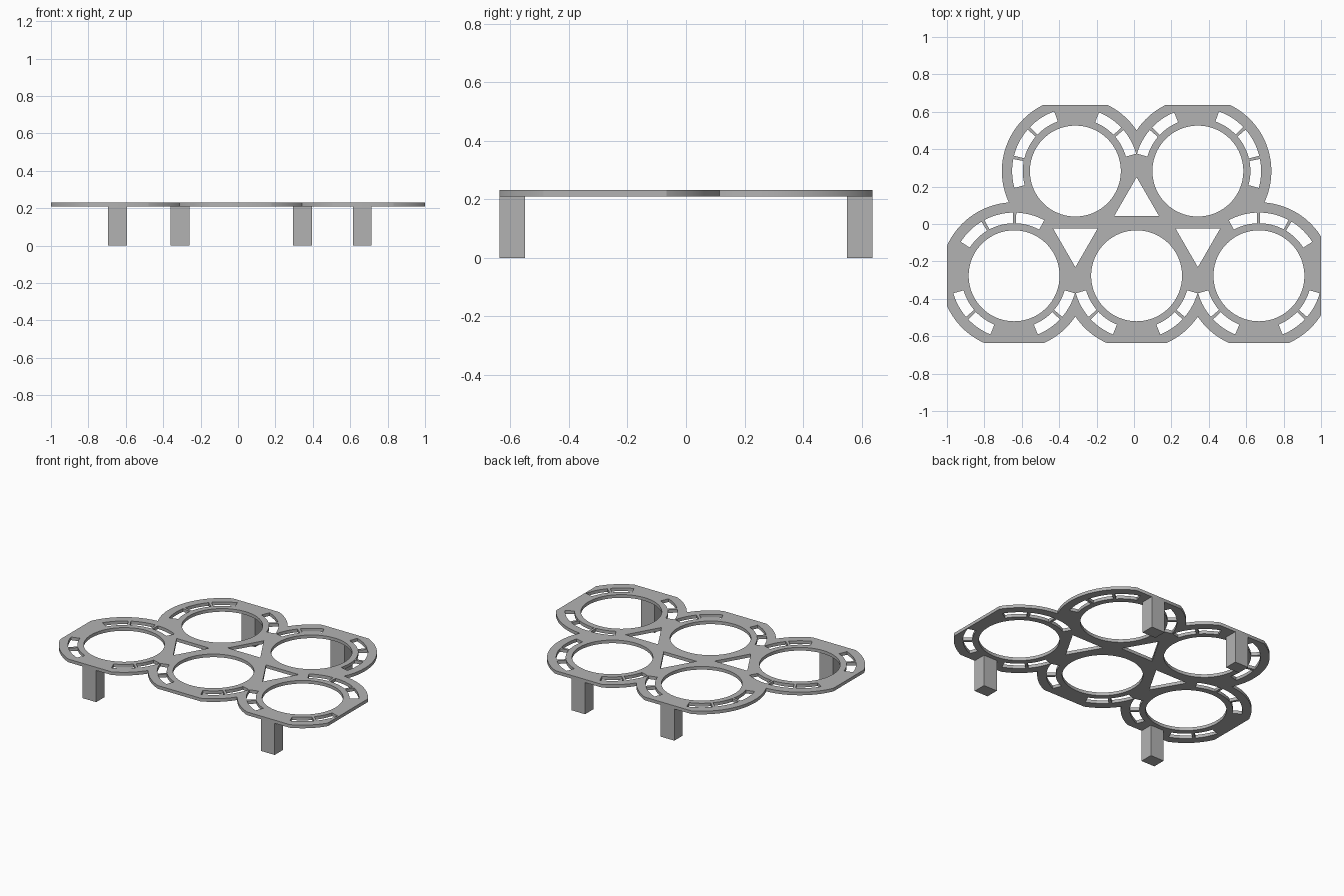
import bpy, bmesh
from math import sin, cos, radians

if "Cube" in bpy.data.objects:
    bpy.data.objects.remove(bpy.data.objects["Cube"])

Z0, Z1 = 0.21, 0.231          # underside and top of the tray
EDGE, HOLE = 0.393, 0.243     # outer and inner ring radius
SLOT_IN, SLOT_OUT = 0.281, 0.338
DEPTH = 0.637                 # flat front and back edges
FRONT_Y, BACK_Y = -0.277, 0.283
LEFT, MID, RIGHT = -0.641, 0.014, 0.668
BACK_A, BACK_B = -0.3135, 0.3415

grey = bpy.data.materials.new("plain grey")
grey.use_nodes = True
grey.diffuse_color = (0.45, 0.45, 0.45, 1)
grey.node_tree.nodes["Principled BSDF"].inputs["Base Color"].default_value = (0.45, 0.45, 0.45, 1)


def prism(bm, points, z0, z1):
    """Extrude a counter-clockwise outline upwards."""
    low = [bm.verts.new((x, y, z0)) for x, y in points]
    high = [bm.verts.new((x, y, z1)) for x, y in points]
    n = len(points)
    bm.faces.new(low[::-1])
    bm.faces.new(high)
    for i in range(n):
        j = (i + 1) % n
        bm.faces.new((low[i], low[j], high[j], high[i]))


def make(name, outlines, z0, z1):
    bm = bmesh.new()
    for points in outlines:
        prism(bm, points, z0, z1)
    mesh = bpy.data.meshes.new(name)
    bm.to_mesh(mesh)
    bm.free()
    mesh.materials.append(grey)
    obj = bpy.data.objects.new(name, mesh)
    bpy.context.collection.objects.link(obj)
    return obj


def arc(c, r, a, b, n):
    return [(c[0] + r * cos(radians(a + (b - a) * i / n)),
             c[1] + r * sin(radians(a + (b - a) * i / n))) for i in range(n + 1)]


def circle(c, r, n=128):
    return arc(c, r, 0, 360, n)[:-1]


def slot(c, a, b):
    return arc(c, SLOT_OUT, a, b, 10) + arc(c, SLOT_IN, b, a, 10)


def rect(x0, x1, y0, y1):
    return [(x0, y0), (x1, y0), (x1, y1), (x0, y1)]


def boolean(target, cutter, operation):
    mod = target.modifiers.new("cut", 'BOOLEAN')
    mod.operation, mod.object, mod.solver = operation, cutter, 'EXACT'
    mod.use_self = True
    bpy.context.view_layer.objects.active = target
    bpy.ops.object.modifier_apply(modifier=mod.name)
    bpy.data.objects.remove(cutter)


front = [(x, FRONT_Y) for x in (LEFT, MID, RIGHT)]
back = [(x, BACK_Y) for x in (BACK_A, BACK_B)]
rings = front + back

# Tray: five overlapping discs trimmed to a rectangle
tray = make("tray", [circle(rings[0], EDGE)], Z0, Z1)
for c in rings[1:]:
    boolean(tray, make("disc", [circle(c, EDGE)], Z0, Z1), 'UNION')
boolean(tray, make("trim", [rect(-1, 1, -DEPTH, DEPTH)], 0, 1), 'INTERSECT')

# Round openings and triangular windows between them
holes = [circle(c, HOLE) for c in rings]
holes.append([(MID - 0.12, 0.042), (MID + 0.12, 0.042), (MID, 0.25)])
for x in (BACK_A, BACK_B):
    holes.append([(x + 0.12, -0.023), (x - 0.12, -0.023), (x, -0.231)])
boolean(tray, make("holes", holes, 0, 1), 'DIFFERENCE')

# Curved slots: pairs along the flat edges, triples around the corners
pair = [(16, 40.5), (43.5, 68)]
triple = [(-43, -16.5), (-13.5, 13.5), (16.5, 43)]
slots = []
for c in front:
    for a, b in pair:
        slots += [slot(c, 180 + a, 180 + b), slot(c, 360 - b, 360 - a)]
for a, b in pair:
    slots += [slot(back[0], a, b), slot(back[1], 180 - b, 180 - a)]
for c, middle in ((back[0], 152.5), (back[1], 27.5), (front[0], 104.5), (front[2], 75.5)):
    slots += [slot(c, middle + a, middle + b) for a, b in triple]
boolean(tray, make("slots", slots, 0, 1), 'DIFFERENCE')

bpy.ops.object.select_all(action='DESELECT')
tray.select_set(True)
bpy.context.view_layer.objects.active = tray
bpy.ops.object.shade_smooth_by_angle(angle=radians(30))

# Four square legs under the flat edges
for name, x, y0 in (("front_right_leg", LEFT - 0.003, -DEPTH), ("front_left_leg", RIGHT - 0.003, -DEPTH),
                    ("back_right_leg", BACK_A + 0.003, DEPTH - 0.087),
                    ("back_left_leg", BACK_B + 0.003, DEPTH - 0.087)):
    make(name, [rect(x - 0.05, x + 0.05, y0, y0 + 0.087)], 0, Z0)
